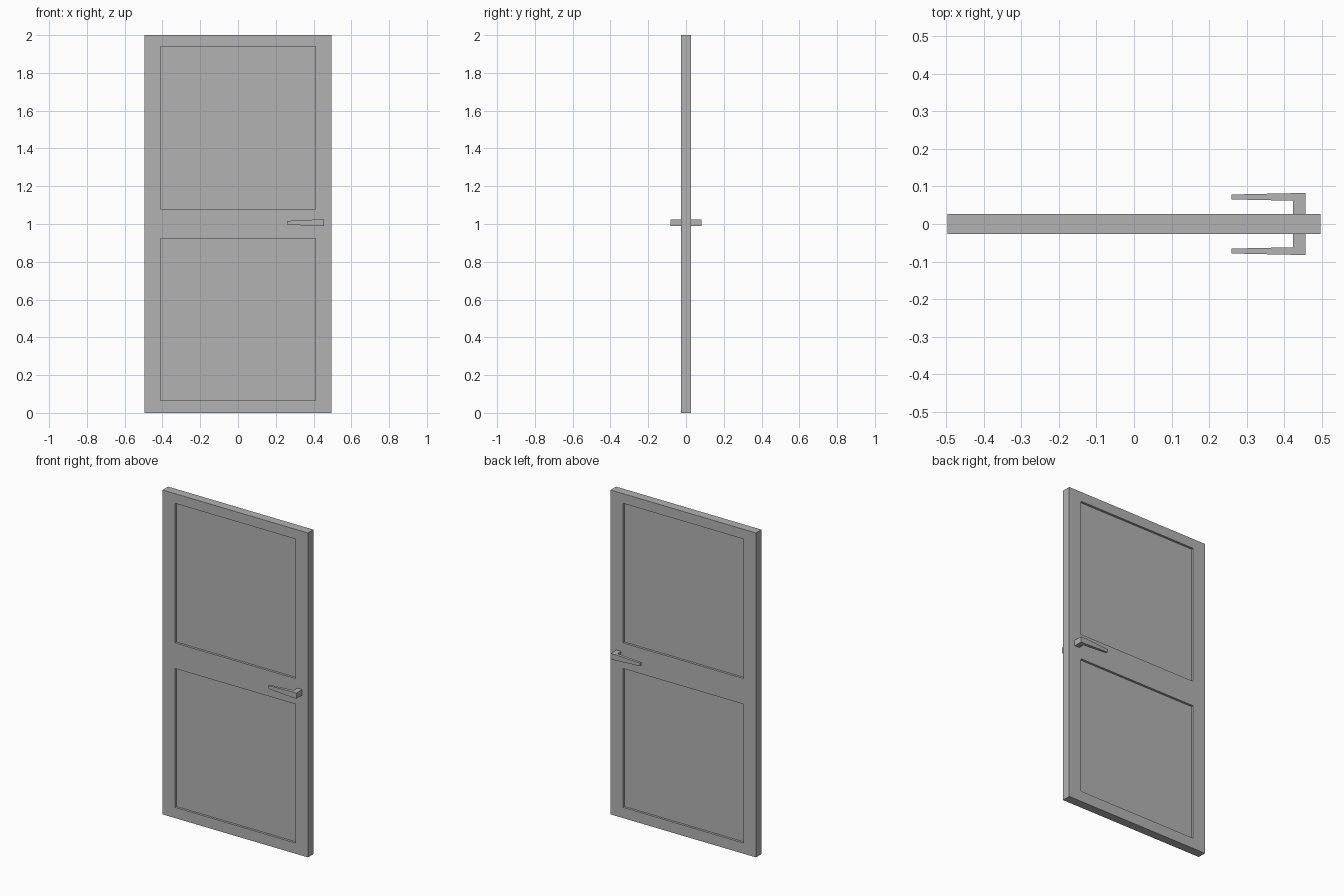
import bpy
import bmesh
from mathutils import Vector, Matrix

if "Cube" in bpy.data.objects:
    bpy.data.objects.remove(bpy.data.objects["Cube"], do_unlink=True)

HALF_W, HALF_T, HEIGHT = 0.496, 0.027, 2.0
PANEL_HALF_W, RECESS = 0.41, 0.014
PANELS = [(0.066, 0.922), (1.08, 1.94)]

grey = bpy.data.materials.new("plain grey")
grey.use_nodes = True
colour = (0.45, 0.45, 0.45, 1)
grey.diffuse_color = colour
grey.node_tree.nodes["Principled BSDF"].inputs["Base Color"].default_value = colour


def box(bm, low, high):
    low, high = Vector(low), Vector(high)
    place = Matrix.Translation((low + high) / 2) @ Matrix.Diagonal((*(high - low), 1))
    bmesh.ops.create_cube(bm, size=1, matrix=place)


def cut(bm, point, normal):
    geom = bm.verts[:] + bm.edges[:] + bm.faces[:]
    bmesh.ops.bisect_plane(bm, geom=geom, plane_co=point, plane_no=normal)


def finish(bm, name):
    bmesh.ops.recalc_face_normals(bm, faces=bm.faces[:])
    mesh = bpy.data.meshes.new(name)
    bm.to_mesh(mesh)
    bm.free()
    mesh.materials.append(grey)
    obj = bpy.data.objects.new(name, mesh)
    bpy.context.collection.objects.link(obj)


# Door leaf with two recessed panels on each side
bm = bmesh.new()
box(bm, (-HALF_W, -HALF_T, 0), (HALF_W, HALF_T, HEIGHT))
for x in (-PANEL_HALF_W, PANEL_HALF_W):
    cut(bm, (x, 0, 0), (1, 0, 0))
for panel in PANELS:
    for z in panel:
        cut(bm, (0, 0, z), (0, 0, 1))
bm.normal_update()
recessed = []
for face in bm.faces:
    c = face.calc_center_median()
    in_panel = any(low < c.z < high for low, high in PANELS)
    if abs(face.normal.y) > 0.9 and abs(c.x) < PANEL_HALF_W and in_panel:
        recessed.append(face)
bmesh.ops.inset_individual(bm, faces=recessed, thickness=0, depth=-RECESS)
finish(bm, "door_leaf")

# Lever handles: a square stem with a tapering lever drawn out of its outer end
for name, side in (("front_handle", -1), ("back_handle", 1)):
    bm = bmesh.new()
    box(bm, (0.423, HALF_T - 0.005, 0.989), (0.456, 0.082, 1.024))
    cut(bm, (0, 0.062, 0), (0, 1, 0))
    inner = min((f for f in bm.faces if f.calc_center_median().y > 0.063),
                key=lambda f: f.calc_center_median().x)
    tip = bmesh.ops.extrude_discrete_faces(bm, faces=[inner])["faces"][0]
    centre = tip.calc_center_median()
    for v in tip.verts:
        v.co = Vector((0.259, centre.y + (v.co.y - centre.y) * 0.65,
                       centre.z + (v.co.z - centre.z) * 0.55))
    for v in bm.verts:
        v.co.y *= side
    finish(bm, name)
